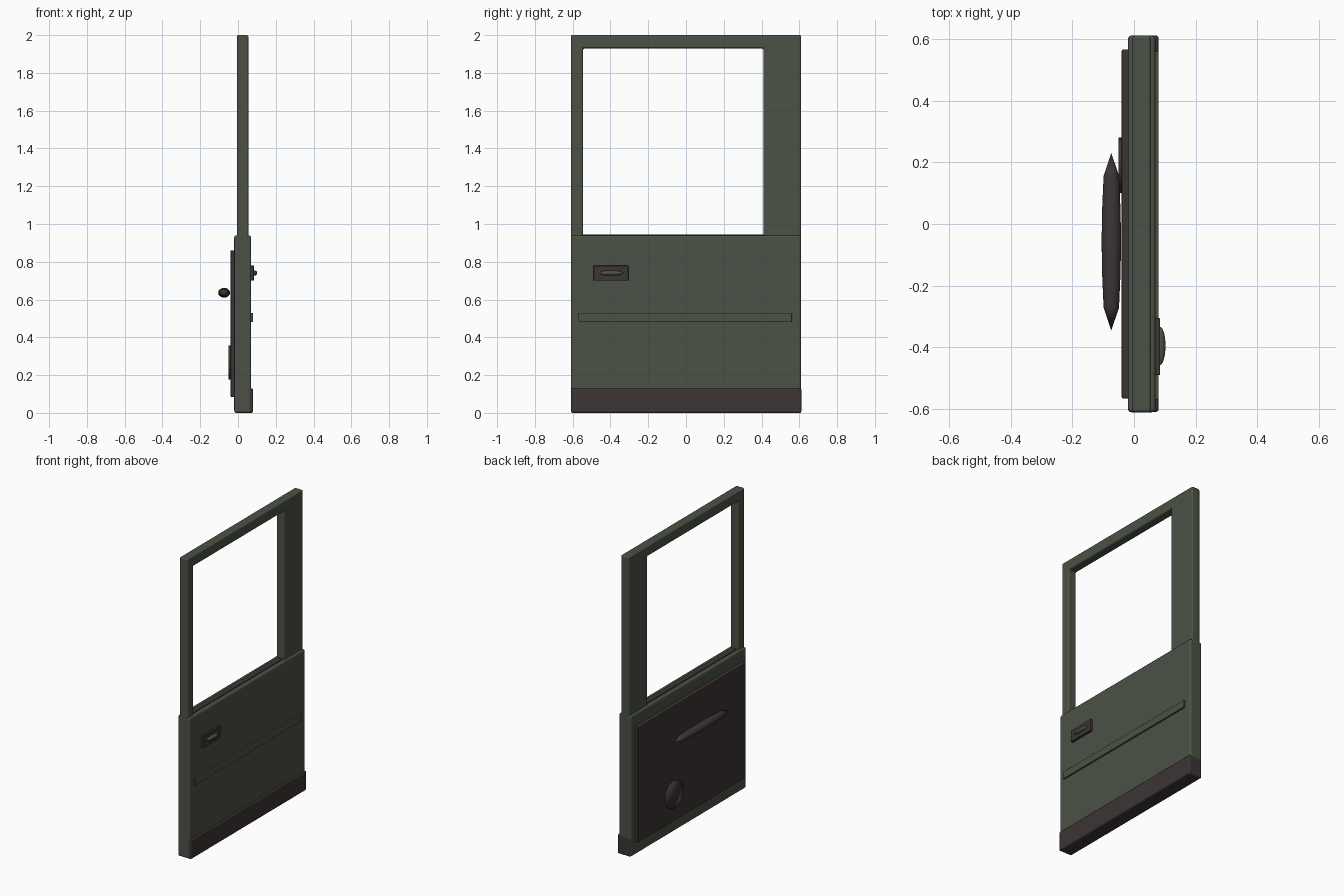
import bpy, bmesh, math

cube = bpy.data.objects.get("Cube")
if cube:
    bpy.data.objects.remove(cube, do_unlink=True)


def material(name, rgb):
    m = bpy.data.materials.new(name)
    m.use_nodes = True
    m.diffuse_color = (*rgb, 1)
    bsdf = next(n for n in m.node_tree.nodes if n.type == 'BSDF_PRINCIPLED')
    bsdf.inputs["Base Color"].default_value = (*rgb, 1)
    return m


GREEN = material("olive green paint", (0.07, 0.085, 0.06))
BROWN = material("dark brown trim", (0.045, 0.035, 0.035))


def finish(bm, name, mat, bevel=0.0, segments=3, smooth=True, angle=40):
    """Turn a bmesh into a named, coloured object."""
    bmesh.ops.recalc_face_normals(bm, faces=bm.faces)
    mesh = bpy.data.meshes.new(name)
    bm.to_mesh(mesh)
    bm.free()
    mesh.materials.append(mat)
    ob = bpy.data.objects.new(name, mesh)
    bpy.context.collection.objects.link(ob)
    if bevel:
        mod = ob.modifiers.new("Rounded edges", 'BEVEL')
        mod.width, mod.segments = bevel, segments
        mod.limit_method = 'ANGLE'
        mod.harden_normals = True
    if smooth:
        bpy.ops.object.select_all(action='DESELECT')
        ob.select_set(True)
        bpy.context.view_layer.objects.active = ob
        bpy.ops.object.shade_smooth_by_angle(angle=math.radians(angle))
    return ob


def slab(name, mat, outline, x0, x1, bevel=0.0):
    """Extrude a (y, z) outline from x0 to x1."""
    bm = bmesh.new()
    face = bm.faces.new([bm.verts.new((x0, y, z)) for y, z in outline])
    ext = bmesh.ops.extrude_face_region(bm, geom=[face])["geom"]
    for v in ext:
        if isinstance(v, bmesh.types.BMVert):
            v.co.x = x1
    return finish(bm, name, mat, bevel)


def box(name, mat, x, y, z, bevel=0.0):
    outline = [(y[0], z[0]), (y[1], z[0]), (y[1], z[1]), (y[0], z[1])]
    return slab(name, mat, outline, x[0], x[1], bevel)


# Door shell and window frame
W = 0.61
box("door_shell", GREEN, (-0.02, 0.07), (-W, W), (0, 0.94), 0.012)
slab("window_frame", GREEN,
     [(-W, 0.92), (-W, 2), (W, 2), (W, 0.92),
      (0.41, 0.92), (0.41, 1.93), (-0.545, 1.93), (-0.545, 0.92)],
     -0.005, 0.055, 0.009)
box("window_seal", BROWN, (0.005, 0.045), (-0.545, 0.41), (0.92, 0.945), 0.003)

# Outer trim
box("kick_plate", BROWN, (-0.018, 0.08), (-0.609, 0.611), (-0.0005, 0.13), 0.01)
box("side_moulding", GREEN, (0.06, 0.08), (-0.57, 0.56), (0.48, 0.53), 0.004)
box("handle_plate", BROWN, (0.06, 0.085), (-0.49, -0.305), (0.70, 0.78), 0.004)

# Flattened grip on the outer handle
bm = bmesh.new()
bmesh.ops.create_uvsphere(bm, u_segments=24, v_segments=12, radius=1)
bmesh.ops.scale(bm, vec=(0.018, 0.062, 0.014), verts=bm.verts)
bmesh.ops.translate(bm, vec=(0.084, -0.395, 0.74), verts=bm.verts)
finish(bm, "handle_grip", GREEN, angle=80)

# Inner trim panel
box("inner_panel", BROWN, (-0.04, -0.015), (-0.565, 0.565), (0.085, 0.86), 0.005)

# Spindle-shaped pull, turned about the y axis
half = [(0.2875, 0), (0.213, 0.025), (0.1, 0.03)]
profile = half + [(0, 0.0315)] + [(-y, r) for y, r in reversed(half)]
bm = bmesh.new()
verts = [bm.verts.new((r, y, 0)) for y, r in profile]
edges = [bm.edges.new(pair) for pair in zip(verts, verts[1:])]
bmesh.ops.spin(bm, geom=verts + edges, cent=(0, 0, 0), axis=(0, 1, 0),
               angle=math.tau, steps=16, use_duplicate=False)
bmesh.ops.remove_doubles(bm, verts=bm.verts, dist=0.0001)
bmesh.ops.scale(bm, vec=(1, 1, 0.82), verts=bm.verts)
bmesh.ops.translate(bm, vec=(-0.0735, -0.0575, 0.636), verts=bm.verts)
finish(bm, "door_pull", BROWN, angle=60)

# Round speaker cover, softly shaded
bm = bmesh.new()
bmesh.ops.create_cone(bm, cap_ends=True, cap_tris=False, segments=32,
                      radius1=0.09, radius2=0.09, depth=0.015)
for v in bm.verts:
    x, y, z = v.co
    v.co = (z - 0.0425, y + 0.19, x + 0.267)
finish(bm, "speaker_cover", BROWN, angle=180)
